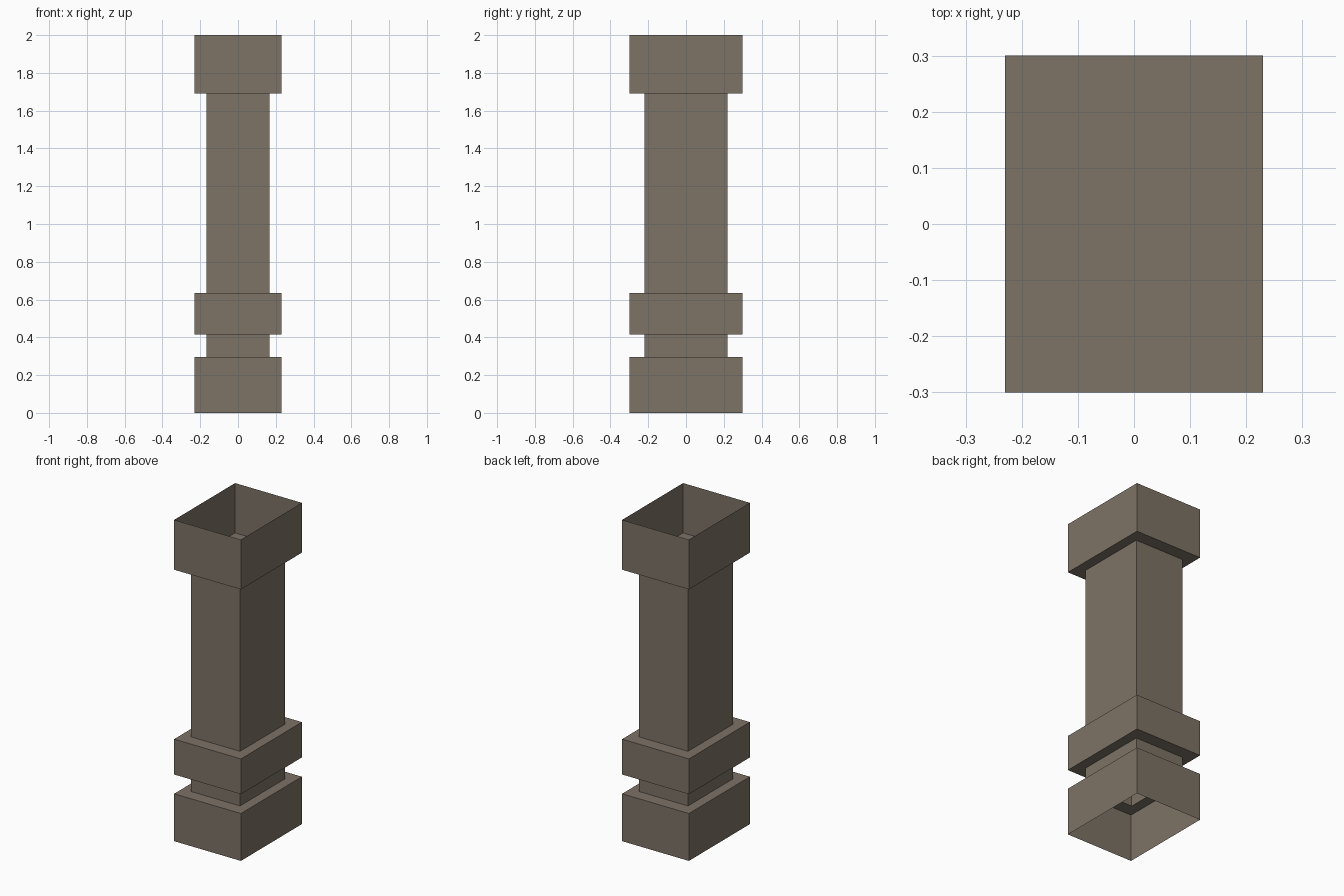
import bpy
import bmesh

if "Cube" in bpy.data.objects:
    bpy.data.objects.remove(bpy.data.objects["Cube"])

# One stone colour for the whole pillar
stone = bpy.data.materials.new("warm_grey_stone")
stone.diffuse_color = (0.205, 0.17, 0.132, 1.0)
stone.use_nodes = True
stone.node_tree.nodes["Principled BSDF"].inputs["Base Color"].default_value = stone.diffuse_color

BIG = (0.23, 0.30)      # half sizes of the blocks
SMALL = (0.168, 0.22)   # half sizes of the shaft


def sleeve(name, rings, cap=False):
    """Skin rectangular rings (z, half size) into an open sleeve; cap closes the first ring."""
    bm = bmesh.new()
    loops = []
    for z, (hx, hy) in rings:
        loops.append([bm.verts.new((sx * hx, sy * hy, z))
                      for sx, sy in ((-1, -1), (1, -1), (1, 1), (-1, 1))])
    for low, high in zip(loops, loops[1:]):
        for i in range(4):
            j = (i + 1) % 4
            bm.faces.new((low[i], low[j], high[j], high[i]))
    if cap:
        bm.faces.new(loops[0][::-1])
    mesh = bpy.data.meshes.new(name)
    bm.to_mesh(mesh)
    bm.free()
    mesh.materials.append(stone)
    obj = bpy.data.objects.new(name, mesh)
    bpy.context.collection.objects.link(obj)
    return obj


# Base block: open underneath, with a ledge up to the neck
sleeve("base_block", [(0.0, BIG), (0.295, BIG), (0.295, SMALL)])
# Short neck between base and band
sleeve("lower_neck", [(0.295, SMALL), (0.415, SMALL)])
# Projecting band with ledges above and below
sleeve("middle_band", [(0.415, SMALL), (0.415, BIG), (0.635, BIG), (0.635, SMALL)])
# Tall shaft
sleeve("shaft", [(0.635, SMALL), (1.69, SMALL)])
# Top block: open above, floor on the shaft
sleeve("top_block", [(1.69, BIG), (2.0, BIG)], cap=True)
